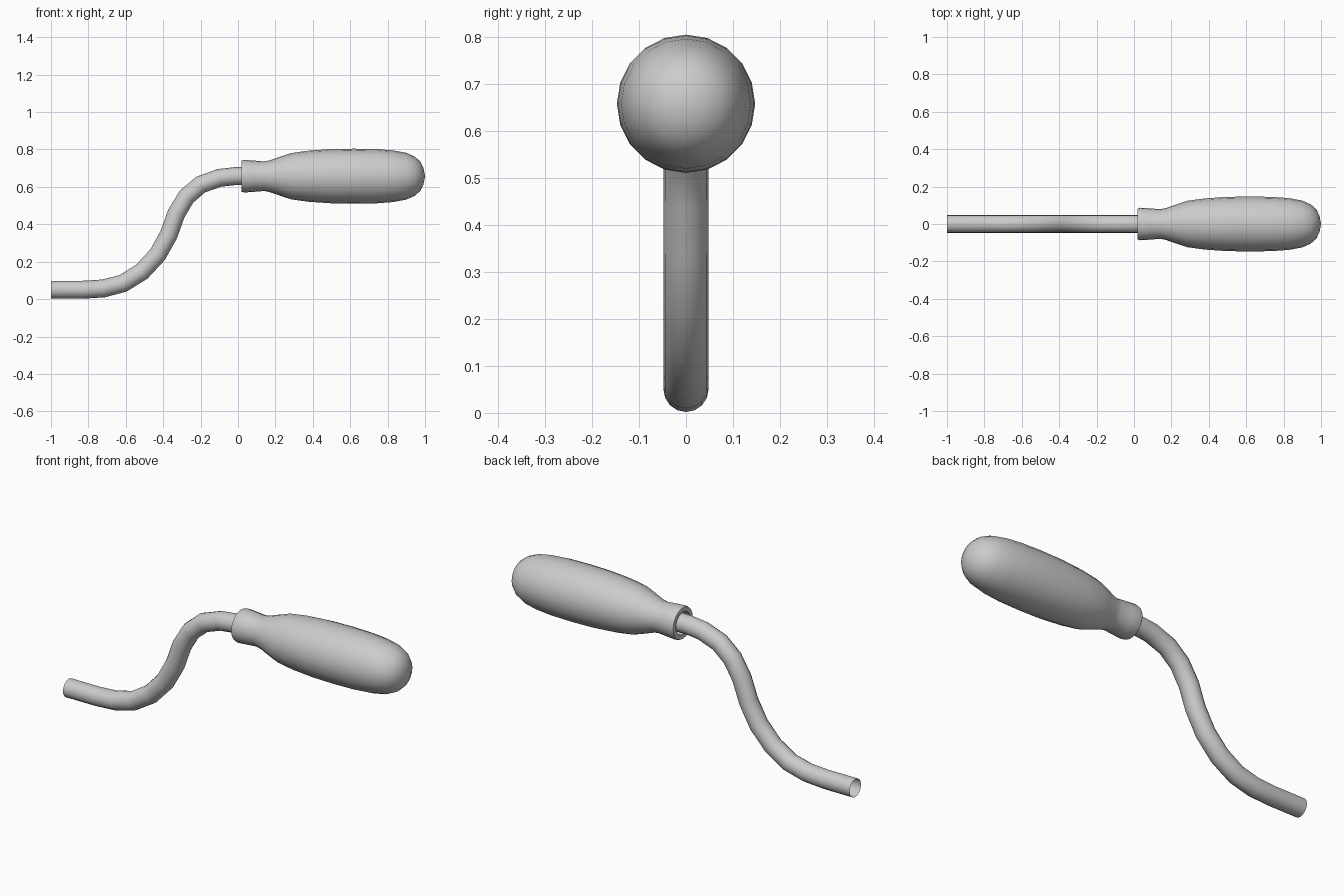
import bpy, bmesh, math

if "Cube" in bpy.data.objects:
    bpy.data.objects.remove(bpy.data.objects["Cube"])

AXIS_Z = 0.657


def finish(obj, angle):
    bpy.ops.object.select_all(action='DESELECT')
    obj.select_set(True)
    bpy.context.view_layer.objects.active = obj
    bpy.ops.object.shade_smooth_by_angle(angle=math.radians(angle))


def lathe_x(name, profile, sides):
    """Revolve (x, radius) points around the horizontal handle axis."""
    bm = bmesh.new()
    rings = []
    for x, r in profile:
        if r == 0:
            rings.append([bm.verts.new((x, 0, AXIS_Z))] * sides)
            continue
        rings.append([bm.verts.new((x, r * math.sin(a), AXIS_Z + r * math.cos(a)))
                      for a in (2 * math.pi * i / sides for i in range(sides))])
    for a, b in zip(rings, rings[1:]):
        for i in range(sides):
            j = (i + 1) % sides
            quad = list(dict.fromkeys((a[i], a[j], b[j], b[i])))
            bm.faces.new(quad)
    bmesh.ops.recalc_face_normals(bm, faces=bm.faces)
    mesh = bpy.data.meshes.new(name)
    bm.to_mesh(mesh)
    bm.free()
    obj = bpy.data.objects.new(name, mesh)
    bpy.context.collection.objects.link(obj)
    return obj


# Grip: recessed socket, collar, neck, swelling body and rounded end
grip = lathe_x("handle_grip", [
    (0.07, 0.045), (0.07, 0.06), (0.018, 0.06), (0.018, 0.083), (0.035, 0.087),
    (0.08, 0.084), (0.14, 0.079), (0.17, 0.085), (0.23, 0.106), (0.285, 0.124),
    (0.38, 0.137), (0.50, 0.145), (0.62, 0.147), (0.74, 0.145), (0.83, 0.138),
    (0.90, 0.125), (0.945, 0.105), (0.975, 0.078), (0.992, 0.043), (1.0, 0)], 20)
finish(grip, 40)

# Crank rod: open-ended tube bent into an S
path = [(-1.0, 0.05), (-0.83, 0.05), (-0.72, 0.057), (-0.615, 0.084),
        (-0.515, 0.146), (-0.43, 0.237), (-0.37, 0.345), (-0.33, 0.457),
        (-0.275, 0.548), (-0.20, 0.612), (-0.10, 0.648), (-0.02, 0.657),
        (0.08, 0.657)]
curve = bpy.data.curves.new("crank_rod", 'CURVE')
curve.dimensions = '3D'
curve.bevel_depth = 0.048
curve.bevel_resolution = 6
spline = curve.splines.new('POLY')
spline.points.add(len(path) - 1)
for p, (x, z) in zip(spline.points, path):
    p.co = (x, 0, z, 1)
rod = bpy.data.objects.new("crank_rod", curve)
bpy.context.collection.objects.link(rod)
bpy.ops.object.select_all(action='DESELECT')
rod.select_set(True)
bpy.context.view_layer.objects.active = rod
bpy.ops.object.convert(target='MESH')
finish(bpy.context.object, 40)
